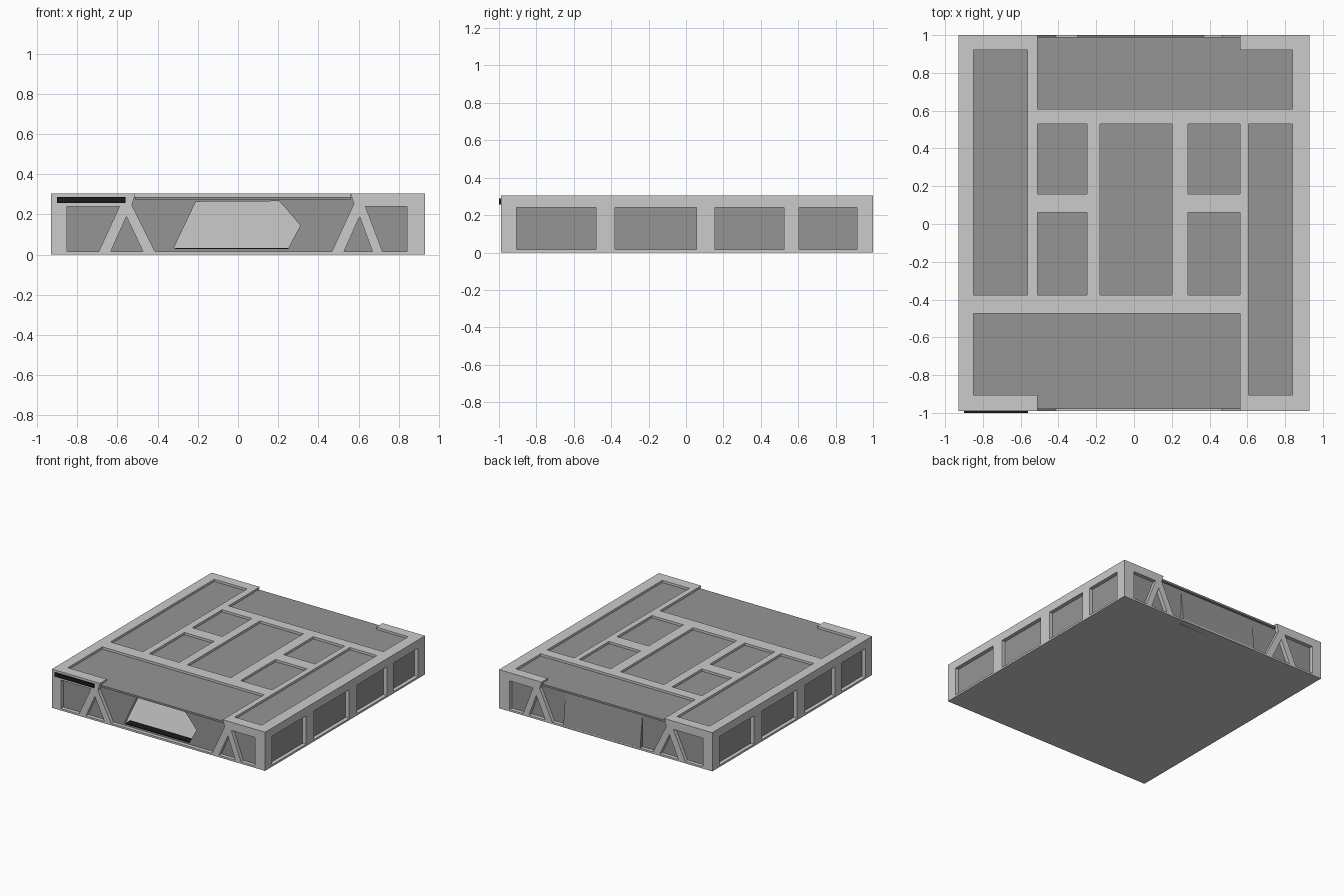
import bpy, bmesh

if "Cube" in bpy.data.objects:
    bpy.data.objects.remove(bpy.data.objects["Cube"])


def material(name, v):
    m = bpy.data.materials.new(name)
    m.diffuse_color = (v, v, v, 1)
    m.use_nodes = True
    m.node_tree.nodes["Principled BSDF"].inputs["Base Color"].default_value = m.diffuse_color
    return m


LIGHT = material("light_grey", 0.8)
DARK = material("dark_grey", 0.3)
BLACK = material("black", 0.01)


def prism(name, profile, y0, y1, mat=LIGHT):
    """Extrude an (x, z) profile along y."""
    bm = bmesh.new()
    face = bm.faces.new([bm.verts.new((x, y0, z)) for x, z in profile])
    ext = bmesh.ops.extrude_face_region(bm, geom=[face])
    for v in ext["geom"]:
        if isinstance(v, bmesh.types.BMVert):
            v.co.y = y1
    bmesh.ops.recalc_face_normals(bm, faces=bm.faces)
    me = bpy.data.meshes.new(name)
    bm.to_mesh(me)
    bm.free()
    me.materials.append(mat)
    ob = bpy.data.objects.new(name, me)
    bpy.context.collection.objects.link(ob)
    return ob


def box(name, x0, x1, y0, y1, z0, z1, mat=LIGHT):
    return prism(name, [(x0, z0), (x1, z0), (x1, z1), (x0, z1)], y0, y1, mat)


def cut(target, cutter):
    mod = target.modifiers.new("cut", 'BOOLEAN')
    mod.operation = 'DIFFERENCE'
    mod.solver = 'EXACT'
    mod.material_mode = 'TRANSFER'
    mod.object = cutter
    cutter.hide_render = True
    cutter.hide_set(True)


F, B, TOP, PANEL = -0.99, 1.0, 0.305, 0.287

# Hollow dark body with a many-sided front opening
body = box("body_shell", -0.90, 0.90, -0.96, 0.97, 0.004, PANEL, DARK)
cut(body, box("room_cutter", -0.86, 0.86, -0.93, 0.93, 0.03, 0.27))
cut(body, prism("opening_cutter",
                [(-0.32, 0.032), (0.25, 0.032), (0.31, 0.145),
                 (0.23, 0.24), (0.205, 0.266), (-0.21, 0.263)], -1.1, -0.90))

# Base plate and overhanging edges of the roof
box("base_plate", -0.93, 0.93, F, B, 0, 0.015)
box("front_roof_edge", -0.51, 0.56, -0.98, -0.95, 0.272, PANEL, DARK)
box("back_roof_edge", -0.51, 0.56, 0.96, 0.99, 0.272, PANEL, DARK)

# Dark threshold inside the opening
box("threshold", -0.31, 0.25, -0.965, -0.90, 0.028, 0.034, BLACK)

# Roof grid bars: x0, x1, y0, y1
bars = [
    (-0.565, -0.51, -0.375, 0.93), (-0.86, 0.605, -0.475, -0.375),
    (0.56, 0.605, -0.91, 0.61), (-0.51, 0.85, 0.53, 0.61),
    (-0.51, -0.18, 0.06, 0.16), (0.20, 0.56, 0.06, 0.16),
    (-0.25, -0.18, -0.375, 0.53), (0.20, 0.285, -0.375, 0.53),
]
for i, (x0, x1, y0, y1) in enumerate(bars):
    box(f"roof_bar_{i}", x0, x1, y0, y1, 0.28, TOP)

# Side rails and posts; the left posts are the right ones turned half round
box("left_rail", -0.93, -0.85, F, B, 0.24, TOP)
box("right_rail", 0.84, 0.93, F, B, 0.24, TOP)
posts = [(-0.99, -0.91), (-0.48, -0.38), (0.055, 0.155),
         (0.525, 0.605), (0.915, 0.99)]
for i, (y0, y1) in enumerate(posts):
    box(f"right_post_{i}", 0.89, 0.93, y0, y1, 0, 0.25)
    box(f"left_post_{i}", -0.93, -0.89, -y1, -y0, 0, 0.25)

# Front and back: corner posts, headers and A-shaped braces
for side, y0, y1, b0, b1 in (("front", F, -0.905, F, -0.95),
                             ("back", 0.92, B, 0.96, B)):
    box(f"{side}_left_corner_post", -0.93, -0.85, y0, y1, 0, 0.25)
    box(f"{side}_right_corner_post", 0.84, 0.93, y0, y1, 0, 0.25)
    prism(f"{side}_left_header",
          [(-0.93, 0.24), (-0.53, 0.24), (-0.51, TOP), (-0.93, TOP)], y0, y1)
    prism(f"{side}_right_header",
          [(0.93, 0.24), (0.58, 0.24), (0.56, TOP), (0.93, TOP)], y0, y1)
    for name, cx, inner, outer in (("left", -0.555, 0.09, 0.15),
                                   ("right", 0.605, 0.07, 0.12)):
        prism(f"{side}_{name}_brace",
              [(cx - 0.145, 0), (cx - 0.085, 0), (cx, 0.19), (cx + inner, 0),
               (cx + outer, 0), (cx + 0.025, 0.25), (cx - 0.03, 0.25)], b0, b1)

# Slightly leaning panel over the lower middle of the back wall
lean = box("back_leaning_panel", -0.30, 0.37, 0.94, 0.97, 0.0, 0.27, DARK)
for v in lean.data.vertices:
    if v.co.y > 0.96 and v.co.z < 0.1:
        v.co.y = 1.001

# Blank plate on the front left header
box("blank_plate", -0.90, -0.56, -1.0, F, 0.258, 0.288, BLACK)
